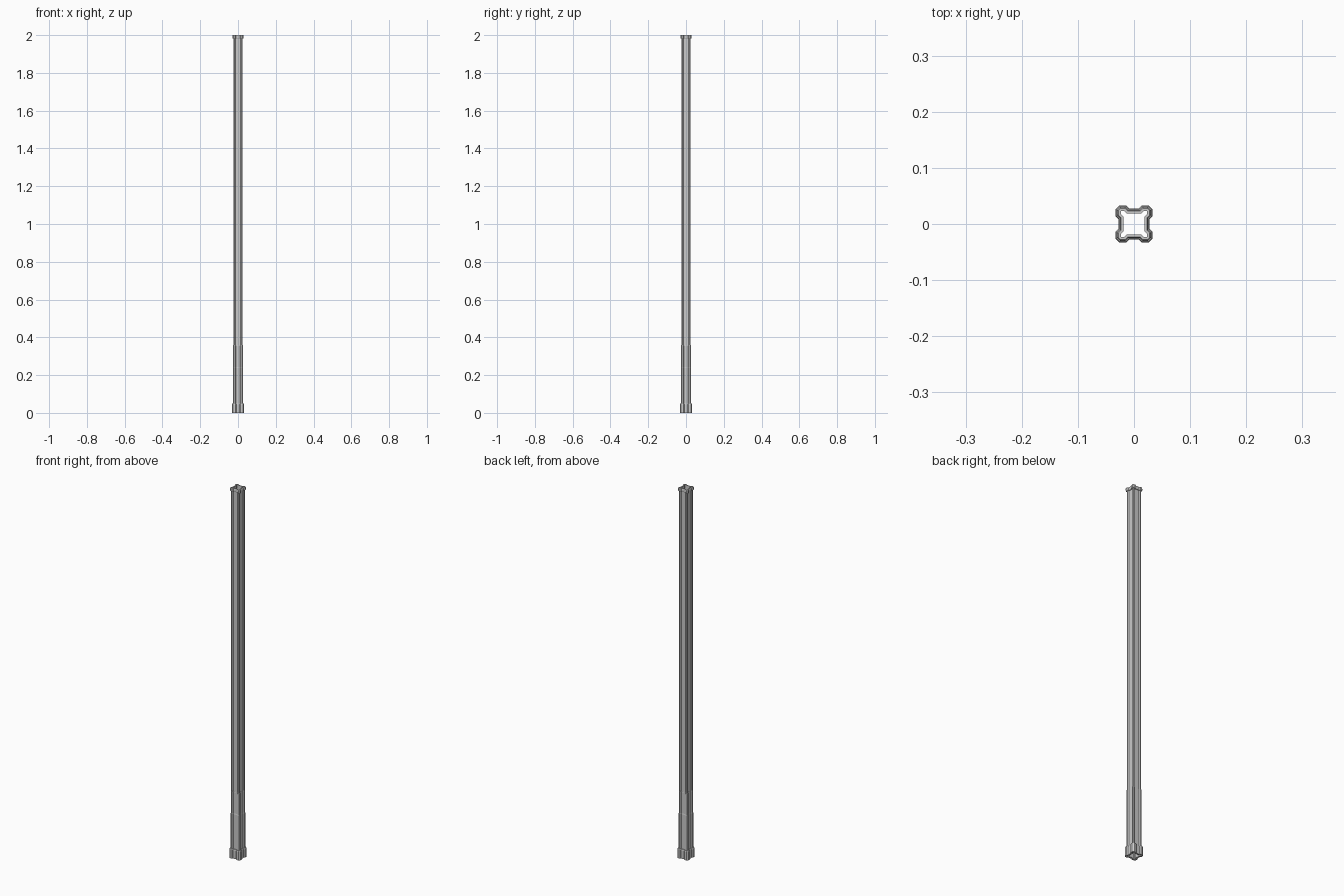
import bpy, bmesh

if "Cube" in bpy.data.objects:
    bpy.data.objects.remove(bpy.data.objects["Cube"])

K = 0.4142  # tan(22.5 deg), keeps the 45 degree corners true when offsetting


def ring(d):
    """Four-lobed square outline, offset inwards by d."""
    lobe, dip = 0.033 - d, 0.028 - d
    e, a, b = 0.009 + K * d, 0.014 + K * d, 0.026 - K * d
    side = [(dip, -e), (dip, e), (lobe, a), (lobe, b), (b, lobe), (a, lobe)]
    pts = []
    for _ in range(4):
        pts += side
        side = [(-y, x) for x, y in side]
    return pts


def tube(name, stations):
    """Closed wall lofted through (offset, z) stations, outside up then inside down."""
    bm = bmesh.new()
    rings = [[bm.verts.new((x, y, z)) for x, y in ring(d)] for d, z in stations]
    n = len(rings[0])
    for i, r in enumerate(rings):
        s = rings[(i + 1) % len(rings)]
        for j in range(n):
            k = (j + 1) % n
            bm.faces.new((r[j], r[k], s[k], s[j]))
    bmesh.ops.recalc_face_normals(bm, faces=bm.faces)
    mesh = bpy.data.meshes.new(name)
    bm.to_mesh(mesh)
    bm.free()
    obj = bpy.data.objects.new(name, mesh)
    bpy.context.collection.objects.link(obj)
    return obj


INNER = 0.0095   # bore
SEAT = 0.0088    # inside of the collars, buried in the shaft wall

# Long hollow shaft
tube("shaft", [(0.008, 0.001), (0.008, 1.999), (INNER, 1.999), (INNER, 0.001)])

# Stepped lower sleeve
tube("lower_sleeve", [(0.0058, 0.002), (0.0058, 0.237), (0.0068, 0.242),
                      (0.0068, 0.355), (0.0075, 0.36), (SEAT, 0.36), (SEAT, 0.002)])

# Foot collar
tube("foot_collar", [(0.0, 0.0), (0.0, 0.045), (0.002, 0.05), (SEAT, 0.05), (SEAT, 0.0)])

# Top rim
tube("top_rim", [(0.005, 1.982), (0.003, 1.986), (0.003, 1.996), (0.005, 2.0),
                 (SEAT, 2.0), (SEAT, 1.982)])
